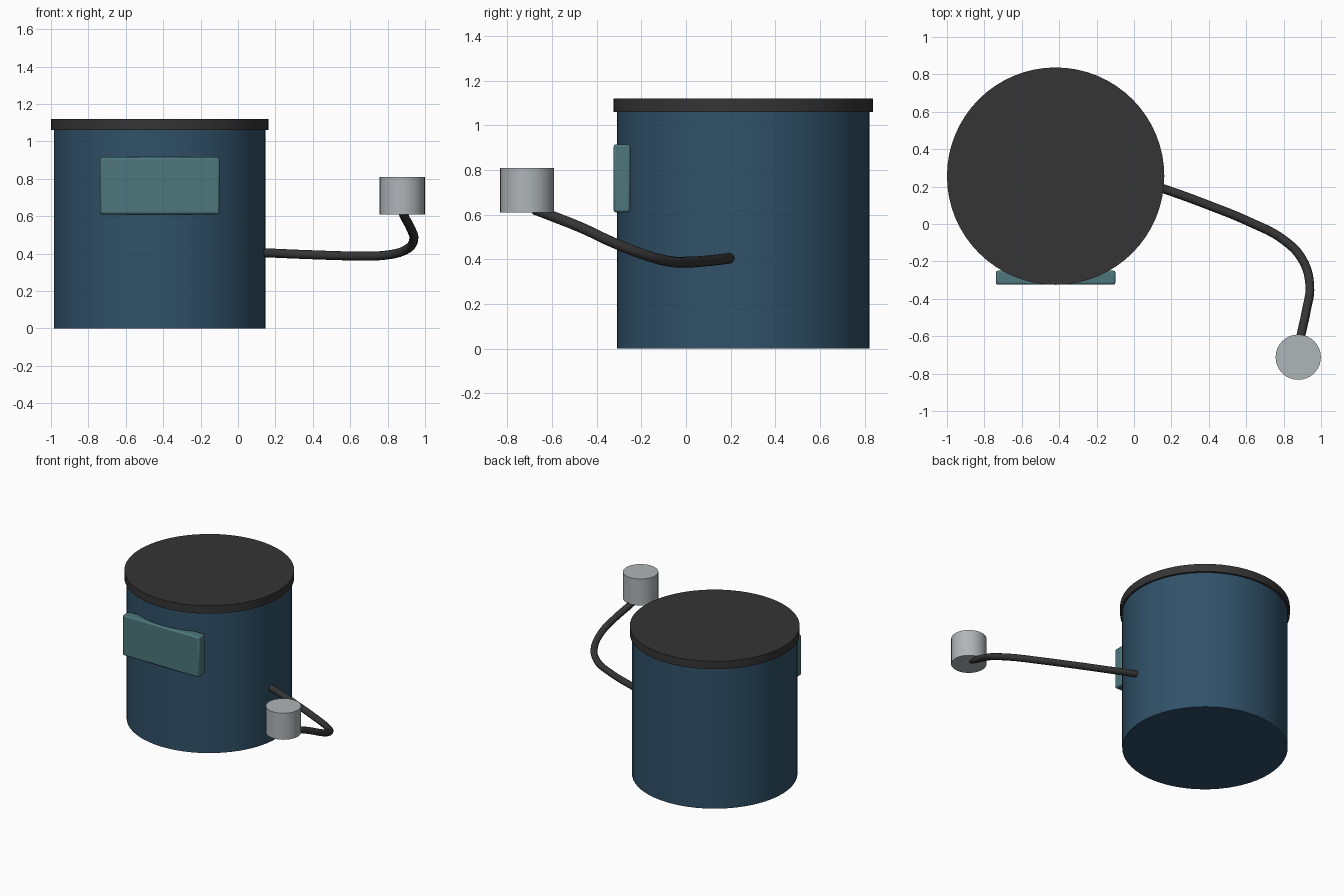
import bpy
import math

cube = bpy.data.objects.get("Cube")
if cube:
    bpy.data.objects.remove(cube, do_unlink=True)


def material(name, rgb):
    mat = bpy.data.materials.new(name)
    mat.use_nodes = True
    mat.diffuse_color = (*rgb, 1)
    mat.node_tree.nodes["Principled BSDF"].inputs["Base Color"].default_value = (*rgb, 1)
    return mat


navy = material("navy_blue", (0.03, 0.083, 0.14))
charcoal = material("charcoal", (0.035, 0.035, 0.035))
teal = material("muted_teal", (0.075, 0.185, 0.2))
silver = material("silver_grey", (0.43, 0.46, 0.475))


def cylinder(name, x, y, bottom, top, radius, sides, mat):
    bpy.ops.mesh.primitive_cylinder_add(
        vertices=sides, radius=radius, depth=top - bottom,
        location=(x, y, (bottom + top) / 2))
    obj = bpy.context.object
    obj.name = name
    obj.data.materials.append(mat)
    bpy.ops.object.shade_smooth_by_angle(angle=math.radians(30))
    return obj


# Drum and its overhanging lid
drum_x, drum_y = -0.419, 0.256
cylinder("drum_body", drum_x, drum_y, 0, 1.06, 0.566, 64, navy)
cylinder("drum_lid", drum_x, drum_y, 1.06, 1.12, 0.581, 64, charcoal)

# Front panel with softened edges
bpy.ops.mesh.primitive_cube_add(size=1, location=(drum_x, -0.287, 0.763))
panel = bpy.context.object
panel.name = "front_panel"
panel.scale = (0.64, 0.075, 0.305)
bpy.ops.object.transform_apply(location=False, rotation=False, scale=True)
panel.data.materials.append(teal)
bevel = panel.modifiers.new("soft_edges", 'BEVEL')
bevel.width = 0.011
bevel.segments = 2
bpy.ops.object.shade_smooth_by_angle(angle=math.radians(30))

# Hose sweeping from the drum side round to the front
path = [(0.10, 0.205, 0.407), (0.16, 0.187, 0.404), (0.40, 0.10, 0.394),
        (0.62, 0.01, 0.388), (0.80, -0.085, 0.393), (0.90, -0.19, 0.422),
        (0.94, -0.33, 0.477), (0.922, -0.46, 0.538), (0.89, -0.61, 0.598),
        (0.88, -0.68, 0.625)]
curve = bpy.data.curves.new("hose", 'CURVE')
curve.dimensions = '3D'
curve.bevel_depth = 0.024
curve.bevel_resolution = 4
curve.use_fill_caps = True
spline = curve.splines.new('BEZIER')
spline.resolution_u = 6
spline.bezier_points.add(len(path) - 1)
for point, co in zip(spline.bezier_points, path):
    point.co = co
    point.handle_left_type = point.handle_right_type = 'AUTO'
curve.materials.append(charcoal)
hose = bpy.data.objects.new("hose", curve)
bpy.context.collection.objects.link(hose)

# Nozzle at the end of the hose
cylinder("nozzle", 0.878, -0.712, 0.61, 0.81, 0.121, 32, silver)
